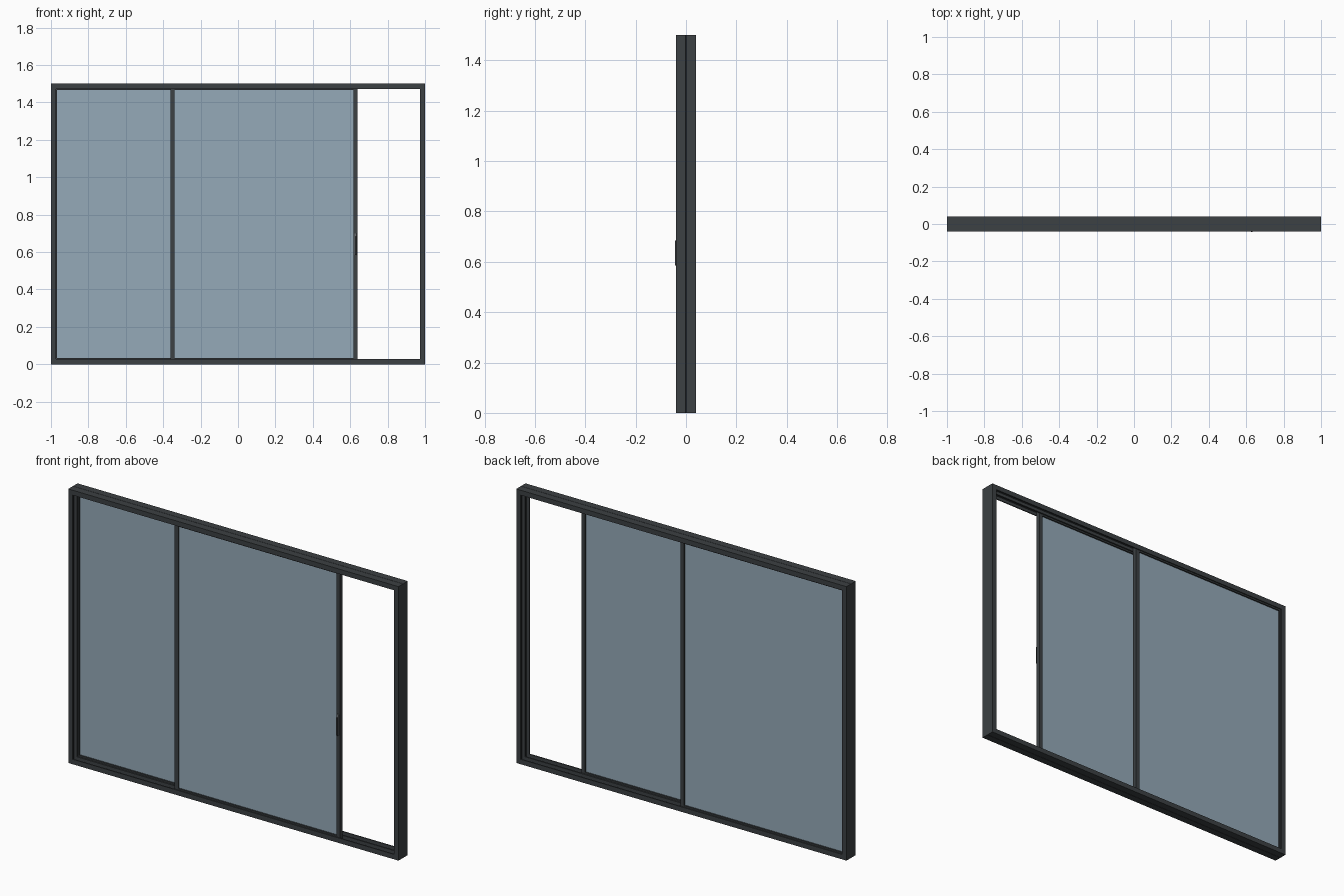
import bpy, bmesh

if "Cube" in bpy.data.objects:
    bpy.data.objects.remove(bpy.data.objects["Cube"])

def material(name, col):
    m = bpy.data.materials.new(name)
    m.diffuse_color = col
    m.use_nodes = True
    m.node_tree.nodes["Principled BSDF"].inputs["Base Color"].default_value = m.diffuse_color
    return m

DARK = material("dark_aluminium", (0.045, 0.052, 0.056, 1))
GLASS = material("tinted_glass", (0.30, 0.40, 0.48, 0.6))
STEEL = material("handle_grey", (0.14, 0.15, 0.16, 1))

def finish(name, bm, mat):
    bmesh.ops.recalc_face_normals(bm, faces=bm.faces)
    me = bpy.data.meshes.new(name)
    bm.to_mesh(me)
    bm.free()
    me.materials.append(mat)
    ob = bpy.data.objects.new(name, me)
    bpy.context.collection.objects.link(ob)
    return ob

def box(name, x0, x1, y0, y1, z0, z1, mat, bevel=0):
    bm = bmesh.new()
    bmesh.ops.create_cube(bm, size=1)
    for v in bm.verts:
        v.co = ((x0 + x1) / 2 + v.co.x * (x1 - x0),
                (y0 + y1) / 2 + v.co.y * (y1 - y0),
                (z0 + z1) / 2 + v.co.z * (z1 - z0))
    if bevel:
        bmesh.ops.bevel(bm, geom=bm.edges[:], offset=bevel, segments=2,
                        affect='EDGES', profile=0.5)
    return finish(name, bm, mat)

def mitred_frame(name, x0, x1, z0, z1, profile, mat):
    """Sweep a closed (inset, y) profile round a rectangle with mitred corners."""
    bm = bmesh.new()
    rings = []
    for x, z, sx, sz in ((x0, z0, 1, 1), (x1, z0, -1, 1), (x1, z1, -1, -1), (x0, z1, 1, -1)):
        rings.append([bm.verts.new((x + sx * d, y, z + sz * d)) for d, y in profile])
    n = len(profile)
    for i in range(4):
        a, b = rings[i], rings[(i + 1) % 4]
        for k in range(n):
            bm.faces.new((a[k], a[(k + 1) % n], b[(k + 1) % n], b[k]))
    return finish(name, bm, mat)

# outer frame: two channels side by side with a fine outside groove
half = [(0, 0.001), (0, 0.04), (0.027, 0.04), (0.027, 0.034), (0.010, 0.034),
        (0.010, 0.004), (0.027, 0.004)]
groove = [(0.002, 0.0)]
profile = groove + half + [(d, -y) for d, y in reversed(half)]
mitred_frame("outer_frame", -1, 1, 0, 1.5, profile, DARK)

# sashes: a slim frame with a glass pane in each track
def sash(name, x0, x1, yc):
    z0, z1, w, t = 0.011, 1.489, 0.022, 0.012
    prof = [(0, yc - t), (0, yc + t), (w, yc + t), (w, yc + 0.004), (w - 0.006, yc + 0.004),
            (w - 0.006, yc - 0.004), (w, yc - 0.004), (w, yc - t)]
    mitred_frame(name + "_sash", x0, x1, z0, z1, prof, DARK)
    i = w - 0.005
    box(name + "_glass", x0 + i, x1 - i, yc - 0.003, yc + 0.003, z0 + i, z1 - i, GLASS)

sash("sliding", -0.362, 0.639, -0.019)
sash("fixed", -0.989, 0.012, 0.019)

# pull handle on the leading stile
box("handle_plate", 0.623, 0.635, -0.036, -0.031, 0.585, 0.70, STEEL, 0.0015)
box("handle_grip", 0.625, 0.633, -0.044, -0.038, 0.585, 0.685, DARK, 0.0015)
for n, z in (("lower", 0.592), ("upper", 0.67)):
    box("handle_post_" + n, 0.626, 0.632, -0.040, -0.034, z, z + 0.01, STEEL)
